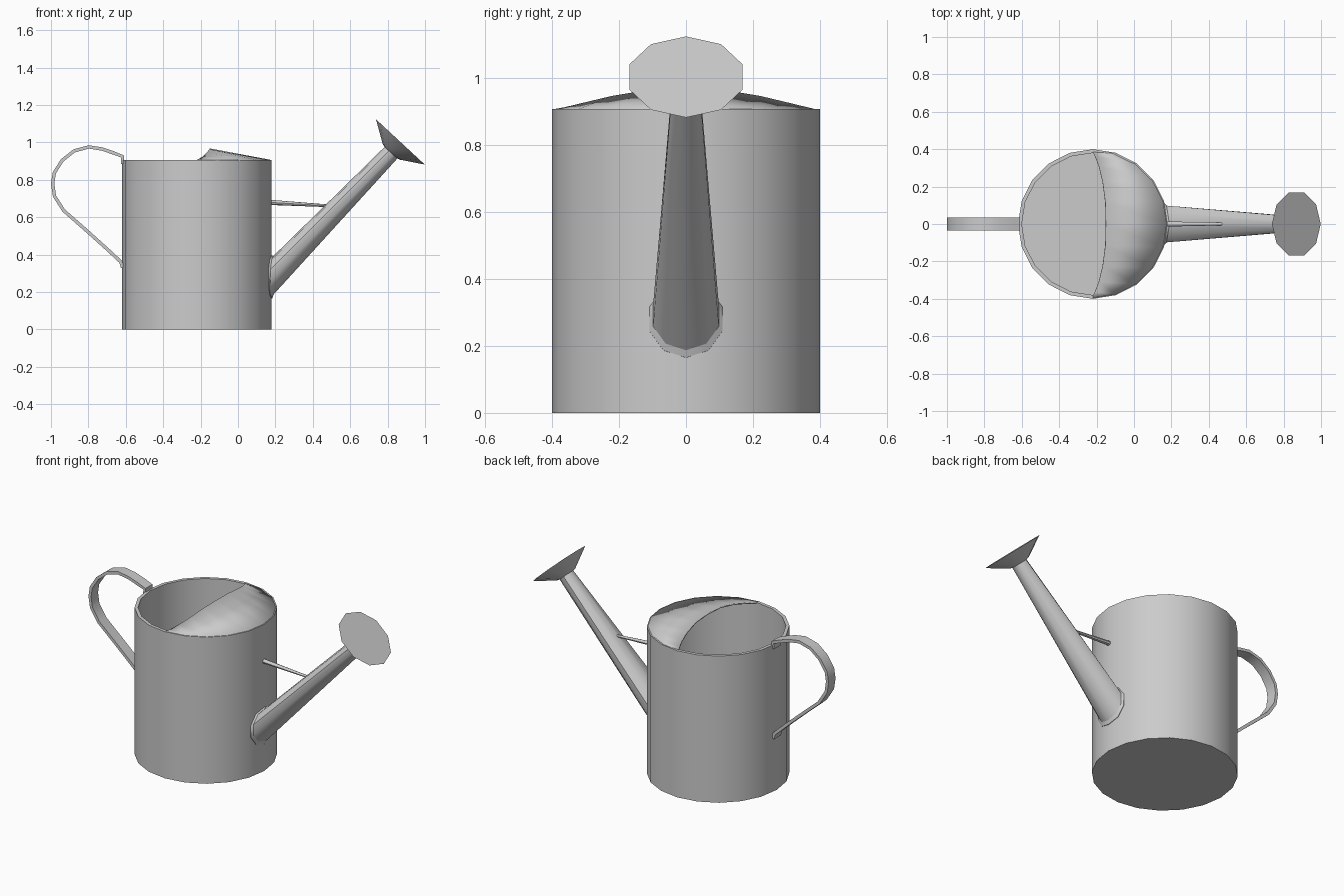
import bpy, bmesh, math
from mathutils import Vector

if "Cube" in bpy.data.objects:
    bpy.data.objects.remove(bpy.data.objects["Cube"])

Y = Vector((0, 1, 0))
Z = Vector((0, 0, 1))
X = Vector((1, 0, 0))
BODY_X, BODY_R, BODY_H = -0.22, 0.40, 0.907


def ring(c, r, u, v, n):
    """Regular n-gon with its first corner along u."""
    return [Vector(c) + r * (math.cos(t) * u + math.sin(t) * v)
            for t in (2 * math.pi * i / n for i in range(n))]


def loft(name, rings, closed=True, caps=True, angle=45):
    """Skin a row of equal-length point rings with quads."""
    bm = bmesh.new()
    rows = [[bm.verts.new(p) for p in r] for r in rings]
    n = len(rows[0])
    for a, b in zip(rows, rows[1:]):
        for i in range(n if closed else n - 1):
            j = (i + 1) % n
            bm.faces.new((a[i], a[j], b[j], b[i]))
    if caps:
        bm.faces.new(rows[0][::-1])
        bm.faces.new(rows[-1])
    bmesh.ops.recalc_face_normals(bm, faces=bm.faces)
    me = bpy.data.meshes.new(name)
    bm.to_mesh(me)
    bm.free()
    ob = bpy.data.objects.new(name, me)
    bpy.context.collection.objects.link(ob)
    bpy.ops.object.select_all(action='DESELECT')
    ob.select_set(True)
    bpy.context.view_layer.objects.active = ob
    bpy.ops.object.shade_smooth_by_angle(angle=math.radians(angle))
    return ob


# Hollow 20-sided can
profile = [(BODY_R, 0), (BODY_R, BODY_H), (0.38, BODY_H), (0.38, 0.02)]
loft("body", [ring((BODY_X, 0, z), r, X, Y, 20) for r, z in profile])

# Raised half cover over the front of the opening
half_edge = [(-0.15, 0, 0.968), (-0.153, 0.117, 0.964), (-0.167, 0.223, 0.946),
             (-0.187, 0.307, 0.926), (-0.208, 0.361, 0.913), (-0.22, 0.385, 0.907)]
lip = [(x, -y, z) for x, y, z in half_edge[:0:-1]] + half_edge
rim = [(BODY_X + BODY_R * math.cos(a), BODY_R * math.sin(a), BODY_H - 0.001)
       for a in (math.radians(d) for d in range(-90, 91, 18))]
hood = loft("hood", [rim, lip], closed=False, caps=False)
if sum(p.normal.z for p in hood.data.polygons) < 0:
    hood.data.flip_normals()
mod = hood.modifiers.new("thickness", 'SOLIDIFY')
mod.thickness = 0.008
mod.offset = -1

# Spout: upright ring on the can, tilted ring at the tip
N = Vector((0.68, 0, 0.733)).normalized()
U = Vector((N.z, 0, -N.x))


def on_can(z, r, out):
    """Ten-sided ring laid against the can wall."""
    pts = ring((0.18 + out, 0, z), r, -Z, Y, 10)
    for p in pts:
        p.x -= abs(p.y) * 0.16
    return pts


loft("spout", [on_can(0.265, 0.106, -0.015), on_can(0.28, 0.104, 0.0),
               ring((0.818, 0, 0.945), 0.046, U, Y, 10)])
loft("spout_collar", [on_can(0.28, 0.116, -0.012), on_can(0.28, 0.115, 0.003),
                      on_can(0.29, 0.103, 0.01)], caps=False)

# Flared sprinkler head
face = Vector((0.868, 0, 1.003))
loft("rose", [ring(face - N * d, r, U, Y, 10)
              for d, r in ((0.078, 0.04), (0.072, 0.062), (0, 0.178))])

# Thin brace between can and spout
loft("brace", [ring((0.165, 0, 0.68), 0.014, Z, Y, 8),
               ring((0.49, 0, 0.661), 0.007, Z, Y, 8)])

# Strap handle bent along a path of (x, z) points
path = [(-0.617, 0.885), (-0.617, 0.925), (-0.66, 0.942), (-0.727, 0.965),
        (-0.797, 0.976), (-0.876, 0.955), (-0.94, 0.904), (-0.982, 0.838),
        (-0.991, 0.78), (-0.981, 0.713), (-0.932, 0.636), (-0.80, 0.52),
        (-0.70, 0.43), (-0.627, 0.362), (-0.617, 0.33)]
sections = []
for i, (x, z) in enumerate(path):
    a, b = path[max(i - 1, 0)], path[min(i + 1, len(path) - 1)]
    t = Vector((b[0] - a[0], 0, b[1] - a[1])).normalized()
    off = Vector((-t.z, 0, t.x)) * 0.009
    c = Vector((x, 0, z))
    w = Y * 0.034
    sections.append([c + off + w, c + off - w, c - off - w, c - off + w])
loft("handle", sections)
